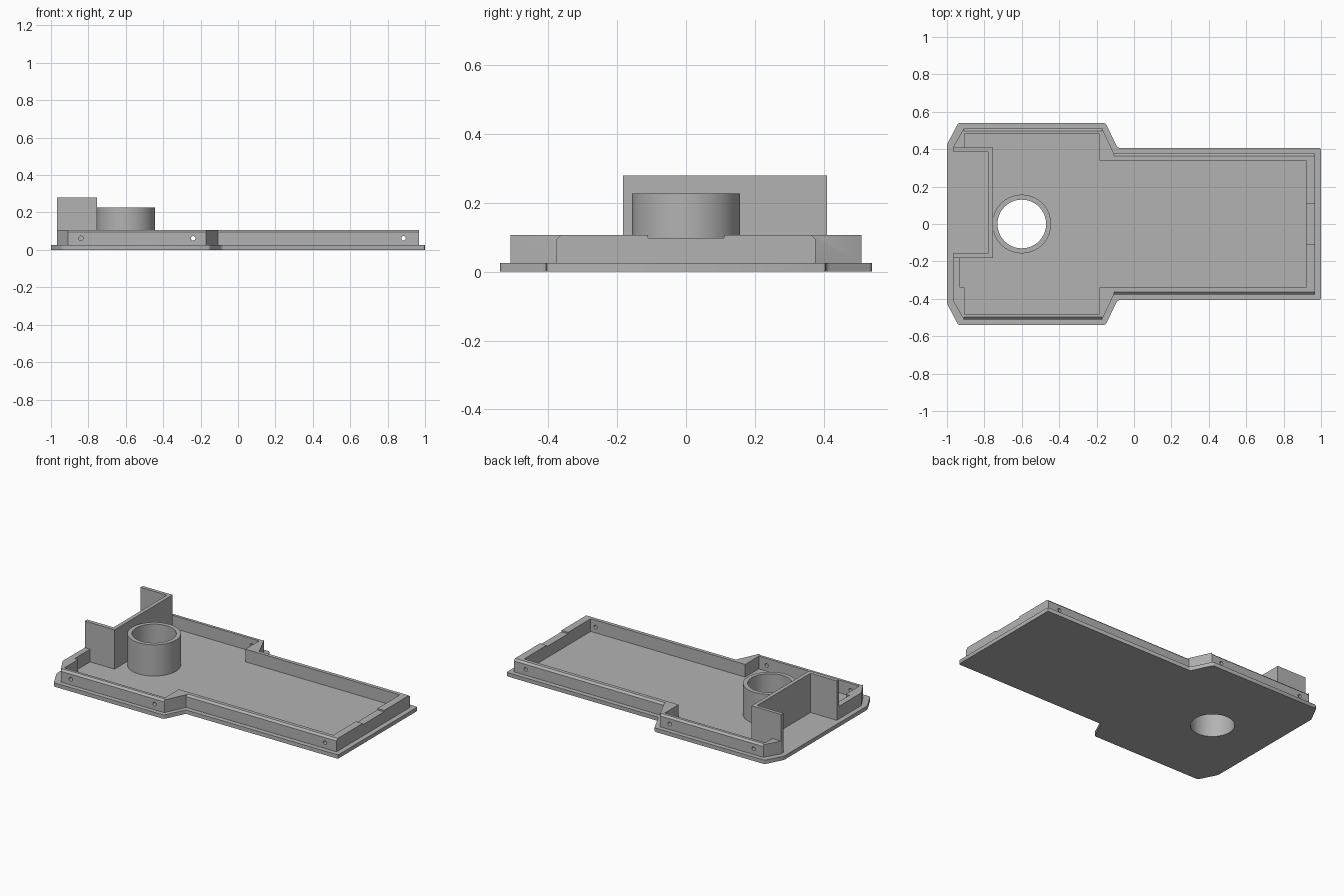
import bpy, bmesh, math
from mathutils import Vector

if "Cube" in bpy.data.objects:
    bpy.data.objects.remove(bpy.data.objects["Cube"])

grey = bpy.data.materials.new("plain grey")
grey.use_nodes = True
colour = (0.45, 0.45, 0.45, 1)
grey.diffuse_color = colour
grey.node_tree.nodes["Principled BSDF"].inputs["Base Color"].default_value = colour

PLATE_TOP, WALL_TOP = 0.025, 0.107
TUBE_X, TUBE_R, HOLE_R = -0.6, 0.157, 0.13


def prism(name, pts, lo, hi, axis="z", round_corners=0):
    """Extrude a flat profile from lo to hi along an axis."""
    place = {"z": lambda a, b, h: (a, b, h),
             "y": lambda a, b, h: (a, h, b),
             "x": lambda a, b, h: (h, a, b)}[axis]
    bm = bmesh.new()
    face = bm.faces.new([bm.verts.new(place(a, b, lo)) for a, b in pts])
    ext = bmesh.ops.extrude_face_region(bm, geom=[face])
    top = [v for v in ext["geom"] if isinstance(v, bmesh.types.BMVert)]
    shift = Vector(place(0, 0, hi - lo))
    bmesh.ops.translate(bm, verts=top, vec=shift)
    if round_corners:
        upright = [e for e in bm.edges
                   if abs(e.verts[0].co.z - e.verts[1].co.z) > 0.001]
        bmesh.ops.bevel(bm, geom=upright, offset=round_corners, segments=2,
                        profile=0.5, affect="EDGES")
    bmesh.ops.recalc_face_normals(bm, faces=bm.faces)
    mesh = bpy.data.meshes.new(name)
    bm.to_mesh(mesh)
    bm.free()
    mesh.materials.append(grey)
    obj = bpy.data.objects.new(name, mesh)
    bpy.context.collection.objects.link(obj)
    return obj


def circle(cx, cy, r, n):
    return [(cx + r * math.cos(math.tau * i / n), cy + r * math.sin(math.tau * i / n))
            for i in range(n)]


def cut(obj, cutters):
    """Subtract each cutter, then remove it."""
    bpy.context.view_layer.objects.active = obj
    for c in cutters:
        mod = obj.modifiers.new("cut", "BOOLEAN")
        mod.operation, mod.solver, mod.object = "DIFFERENCE", "EXACT", c
        bpy.ops.object.modifier_apply(modifier=mod.name)
        bpy.data.objects.remove(c)


def mirrored(half):
    """Close a profile by repeating it across the x axis."""
    return half + [(x, -y) for x, y in reversed(half)]


# Base plate with the round opening
plate = prism("base_plate", mirrored([(-1, -0.425), (-0.94, -0.54), (-0.152, -0.54),
                                      (-0.088, -0.407), (1, -0.407)]),
              0, PLATE_TOP, round_corners=0.01)
cut(plate, [prism("hole_cutter", circle(TUBE_X, 0, HOLE_R, 64), -0.1, 0.1)])

# Rim wall, open on the left side where the bracket stands
outer = mirrored([(-0.968, -0.41), (-0.91, -0.51), (-0.17, -0.51),
                  (-0.107, -0.376), (0.968, -0.376)])
inner = [(-0.905, 0.41), (-0.905, 0.48), (-0.185, 0.48), (-0.185, 0.34), (0.92, 0.34),
         (0.92, -0.34), (-0.185, -0.34), (-0.185, -0.48), (-0.905, -0.48),
         (-0.905, -0.34), (-0.93, -0.34), (-0.93, -0.18)]
wall = prism("rim_wall", [(-0.968, -0.18)] + outer + inner, PLATE_TOP, WALL_TOP)

# Sloped top edges of the long walls, screw holes and the shallow end notch
cutters = []
for side in (-1, 1):
    for y, x0, x1 in ((0.51, -0.91, -0.17), (0.376, -0.107, 1.0)):
        wedge = [(side * (y + 0.005), 0.09), (side * (y + 0.005), 0.12),
                 (side * (y - 0.026), 0.12)]
        cutters.append(prism("edge_cutter", wedge, x0, x1, "x"))
for x in (-0.84, -0.24, 0.885):
    cutters.append(prism("screw_cutter", circle(x, 0.062, 0.012, 20), -0.7, 0.7, "y"))
cutters.append(prism("notch_cutter", [(0.9, -0.11), (1, -0.11), (1, 0.11), (0.9, 0.11)],
                     0.098, 0.2))
cut(wall, cutters)

# Tall bracket
prism("bracket", [(-0.968, -0.183), (-0.755, -0.183), (-0.755, 0.41), (-0.968, 0.41),
                  (-0.968, 0.387), (-0.78, 0.387), (-0.78, -0.158), (-0.968, -0.158)],
      PLATE_TOP, 0.279)

# Round tube above the opening
tube = prism("round_tube", circle(TUBE_X, 0, TUBE_R, 64), PLATE_TOP, 0.227)
cut(tube, [prism("bore_cutter", circle(TUBE_X, 0, HOLE_R, 64), -0.1, 0.5)])

for obj in (plate, wall, tube):
    bpy.ops.object.select_all(action="DESELECT")
    obj.select_set(True)
    bpy.context.view_layer.objects.active = obj
    bpy.ops.object.shade_smooth_by_angle(angle=math.radians(30))
